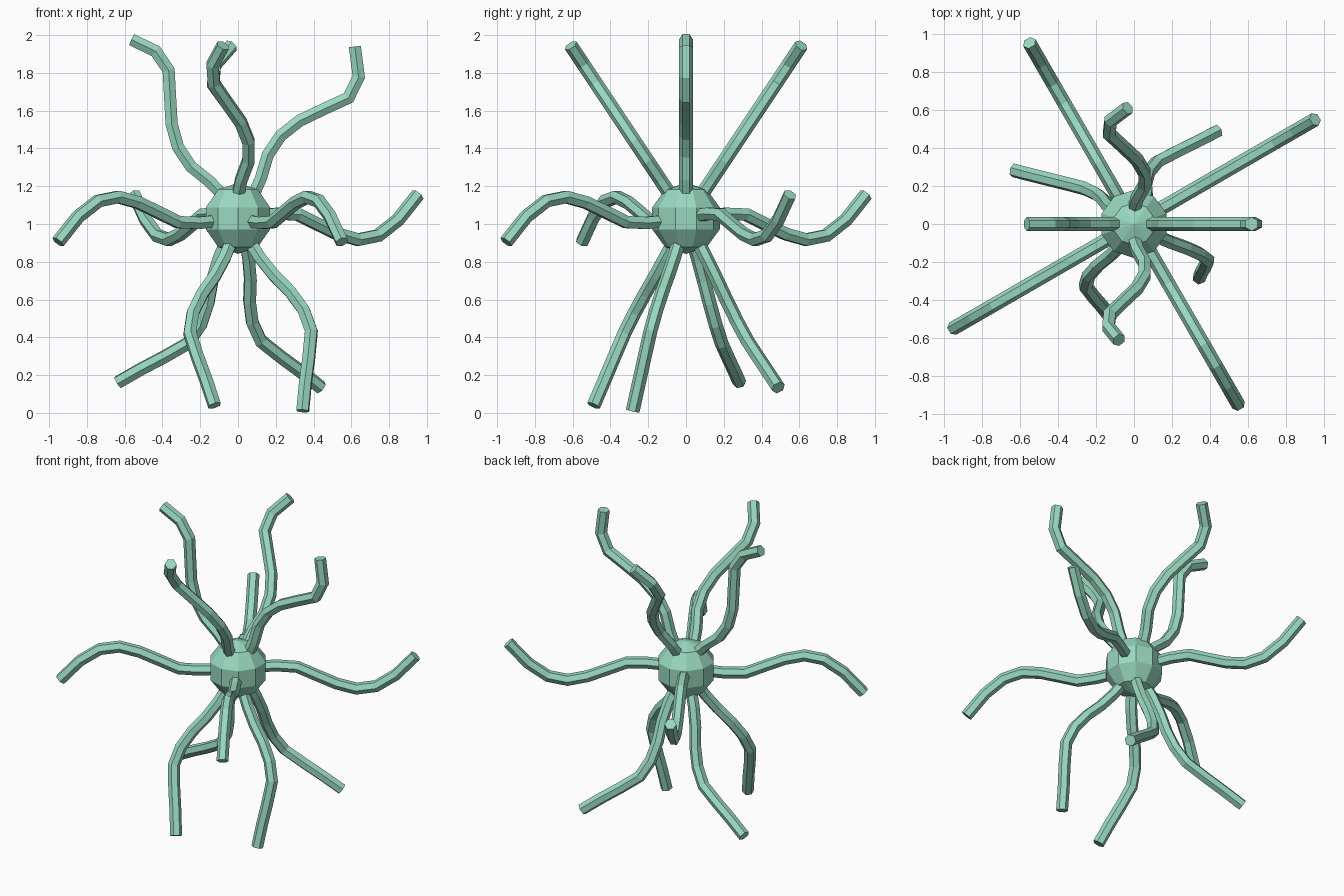
import bpy, bmesh, math
from mathutils import Vector, Matrix

if "Cube" in bpy.data.objects:
    bpy.data.objects.remove(bpy.data.objects["Cube"])

CENTRE = Vector((0, 0, 1.03))
LENGTH = 1.1
TUBE_R = 0.037
SIDES = 6
STEPS = 9

green = bpy.data.materials.new("pale_green")
green.diffuse_color = (0.32, 0.69, 0.53, 1)
green.use_nodes = True
green.node_tree.nodes["Principled BSDF"].inputs["Base Color"].default_value = green.diffuse_color


def finish(bm, name):
    bmesh.ops.recalc_face_normals(bm, faces=bm.faces[:])
    mesh = bpy.data.meshes.new(name)
    bm.to_mesh(mesh)
    bm.free()
    mesh.materials.append(green)
    obj = bpy.data.objects.new(name, mesh)
    bpy.context.collection.objects.link(obj)
    return obj


def smooth(knots, u):
    """Smooth curve through evenly spaced values."""
    i = min(int(u), len(knots) - 2)
    f = u - i
    b, c = knots[i], knots[i + 1]
    a = knots[i - 1] if i else b
    d = knots[i + 2] if i + 2 < len(knots) else 2 * c - b
    return b + 0.5 * f * (c - a + f * (2 * a - 5 * b + 4 * c - d + f * (3 * (b - c) + d - a)))


def tube(name, points, normal):
    """Hexagonal tube with mitred joints along a path lying in one plane."""
    bm = bmesh.new()
    rings = []
    for i, p in enumerate(points):
        before = (p - points[i - 1]).normalized() if i else None
        after = (points[i + 1] - p).normalized() if i < len(points) - 1 else None
        tangent = ((before or after) + (after or before)).normalized()
        side = tangent.cross(normal).normalized()
        miter = 1 / max(0.75, tangent.dot(before or after))
        ring = []
        for s in range(SIDES):
            a = math.tau * s / SIDES
            ring.append(bm.verts.new(p + TUBE_R * (normal * math.cos(a) + side * miter * math.sin(a))))
        rings.append(ring)
    for r0, r1 in zip(rings, rings[1:]):
        for s in range(SIDES):
            n = (s + 1) % SIDES
            bm.faces.new((r0[s], r0[n], r1[n], r1[s]))
    bm.faces.new(rings[0])
    bm.faces.new(rings[-1])
    return finish(bm, name)


# Central faceted body, turned so that a corner faces the front
bm = bmesh.new()
bmesh.ops.create_uvsphere(bm, u_segments=10, v_segments=5, radius=0.188)
corner = max(bm.verts, key=lambda v: v.co.xy.length).co
turn = math.pi / 2 - math.atan2(corner.y, corner.x)
bmesh.ops.transform(bm, verts=bm.verts[:],
                    matrix=Matrix.Translation(CENTRE) @ Matrix.Rotation(turn, 4, 'Z'))
finish(bm, "body")

# Three rings of four wavy arms:
# name, first heading, elevation, sideways waves, tip change from arm to arm
RINGS = [
    ("upper_arm", 0, 56.3, (0, 0.0, 0.055, 0.042, -0.057, -0.145, -0.01), -0.023),
    ("middle_arm", 30, 0, (0, 0.02, 0.02, -0.06, -0.113, -0.06, 0.125), 0),
    ("lower_arm", 60, -59.1, (0, 0.0, -0.03, -0.08, -0.07, 0.05, 0.165), 0),
]
for name, first, elevation, waves, drift in RINGS:
    el = math.radians(elevation)
    for q in range(4):
        az = math.radians(first + 90 * q)
        axis = Vector((math.cos(el) * math.cos(az), math.cos(el) * math.sin(az), math.sin(el)))
        sway = axis.cross(Vector((0, 1, 0))).normalized()
        sign = 1 if q % 2 == 0 else -1
        knots = list(waves)
        knots[-1] += drift * q
        points = []
        for k in range(1, STEPS + 1):
            t = k / STEPS
            points.append(CENTRE + axis * LENGTH * t + sway * smooth(knots, t * 6) * sign)
        tube(f"{name}_{q + 1}", points, axis.cross(sway).normalized())
